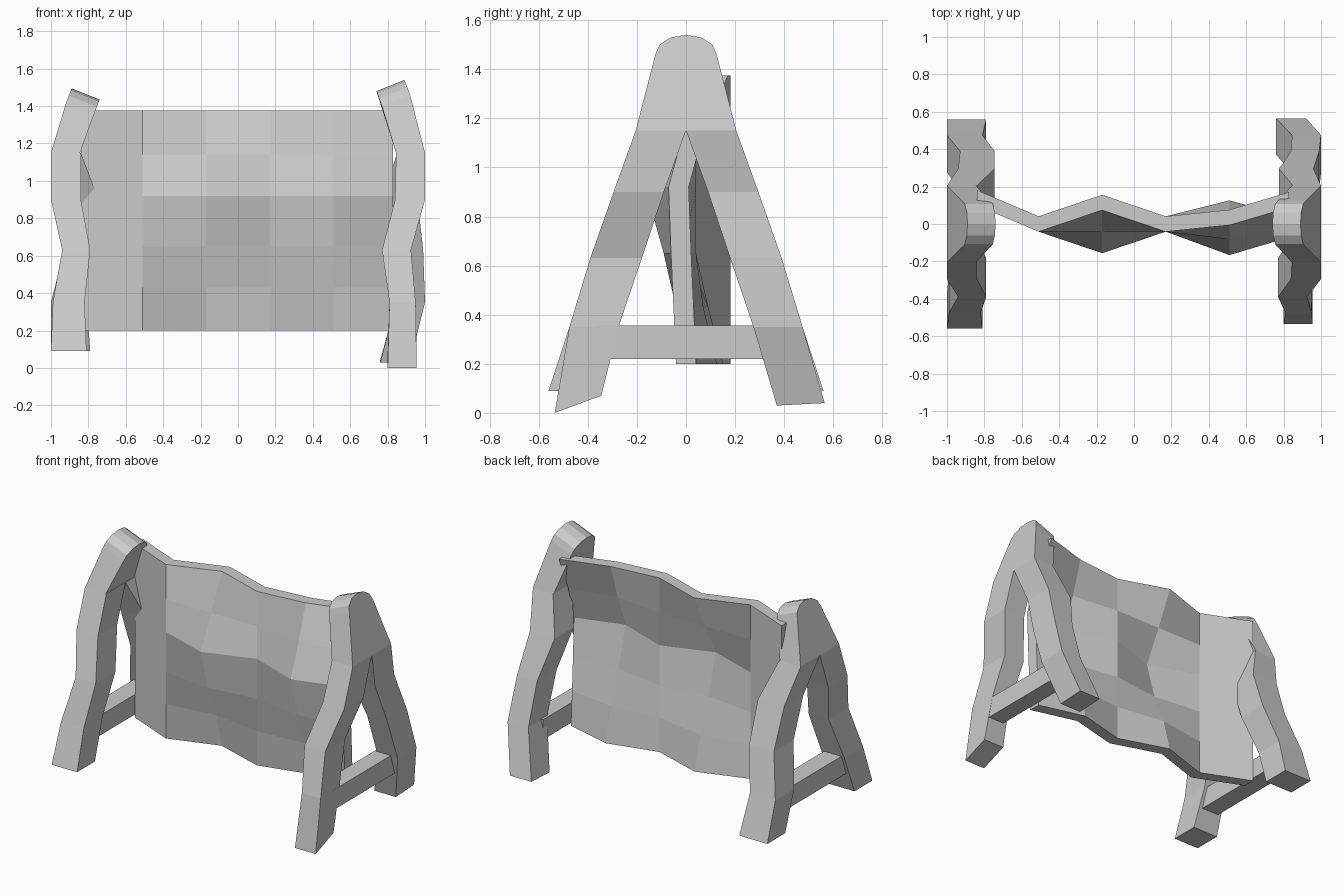
import bpy, bmesh
from math import sin, cos, pi

if "Cube" in bpy.data.objects:
    bpy.data.objects.remove(bpy.data.objects["Cube"])


def make_object(name, rings, cap=True):
    """Loft closed rings of equal point count into one object."""
    bm = bmesh.new()
    loops = [[bm.verts.new(p) for p in ring] for ring in rings]
    n = len(loops[0])
    for a, b in zip(loops, loops[1:]):
        for i in range(n):
            j = (i + 1) % n
            bm.faces.new((a[i], a[j], b[j], b[i]))
    if cap:
        bm.faces.new(loops[0])
        bm.faces.new(loops[-1])
    bmesh.ops.recalc_face_normals(bm, faces=bm.faces)
    me = bpy.data.meshes.new(name)
    bm.to_mesh(me)
    bm.free()
    ob = bpy.data.objects.new(name, me)
    bpy.context.collection.objects.link(ob)
    return ob


# Leg rows: distance of outer and inner edge from the middle, height
ROWS = [(0.205, 0.0, 1.15), (0.295, 0.09, 0.90), (0.39, 0.18, 0.63), (0.475, 0.275, 0.35)]


def leg(name, side, xs, foot):
    """xs: (min x, max x) per row, last is the foot; foot: (outer, inner, z outer, z inner)."""
    rows = [(o, i, z, z) for o, i, z in ROWS] + [foot]
    rings = []
    for (o, i, zo, zi), (x0, x1) in zip(rows, xs):
        rings.append([(x0, side * o, zo), (x1, side * o, zo),
                      (x1, side * i, zi), (x0, side * i, zi)])
    make_object(name, rings)


# Right legs
leg("right_front_leg", -1, [(.845, 1), (.84, 1), (.77, .925), (.81, .95), (.80, .955)],
    (.535, .345, 0, .07))
leg("right_back_leg", 1, [(.85, 1), (.775, .96), (.84, .99), (.845, 1), (.76, .92)],
    (.565, .37, .04, .03))
# Left legs
leg("left_front_leg", -1, [(-1, -.84), (-1, -.84), (-.94, -.79), (-.99, -.82), (-1, -.81)],
    (.56, .37, .09, .09))
leg("left_back_leg", 1, [(-1, -.84), (-.94, -.745), (-.93, -.745), (-1, -.81), (-1, -.79)],
    (.56, .37, .09, .09))


# Rounded heads joining each pair of legs, leaning inwards
def head(name, s, top):
    arc = [(0.125 * cos(a * pi / 6), top - 0.08 + 0.08 * sin(a * pi / 6)) for a in range(7)]
    rings = []
    for inner in (0, 1):
        ring = [(s * (0.845 if inner else 1.0), 0.205, 1.15)]
        for y, z in arc:
            lean = (z - top + 0.08) / 0.08 * 0.03
            x = (0.77 if inner else 0.92) - lean
            ring.append((s * x, y, z - 0.06 * inner))
        ring.append((s * (0.845 if inner else 1.0), -0.205, 1.15))
        rings.append(ring)
    make_object(name, rings)


head("right_head", 1, 1.54)
head("left_head", -1, 1.495)


# Crossbars between the feet
def crossbar(name, x0, x1):
    make_object(name, [[(x0, y, .22), (x1, y, .22), (x1, y, .355), (x0, y, .355)]
                       for y in (-.36, 0, .34)])


crossbar("right_crossbar", .83, .95)
crossbar("left_crossbar", -.97, -.84)

# Rippled panel: centre-line depth for each column (x) at each row (z)
ZS = [0.20, 0.43, 0.65, 0.92, 1.14, 1.375]
COLS = [(-.84, [.14] * 6),
        (-.51, [0] * 6),
        (-.17, [.11, .05, -.04, -.115, 0, .115]),
        (.17, [0] * 6),
        (.51, [.085, .03, -.05, -.125, -.04, .035]),
        (.83, [0, -.01, -.02, -.03, .03, .13])]
H = 0.041
rings = []
for x, ys in COLS:
    front = [(x, y - H, z) for y, z in zip(ys, ZS)]
    back = [(x, y + H, z) for y, z in zip(ys, ZS)]
    rings.append(front + back[::-1])
make_object("panel", rings)
